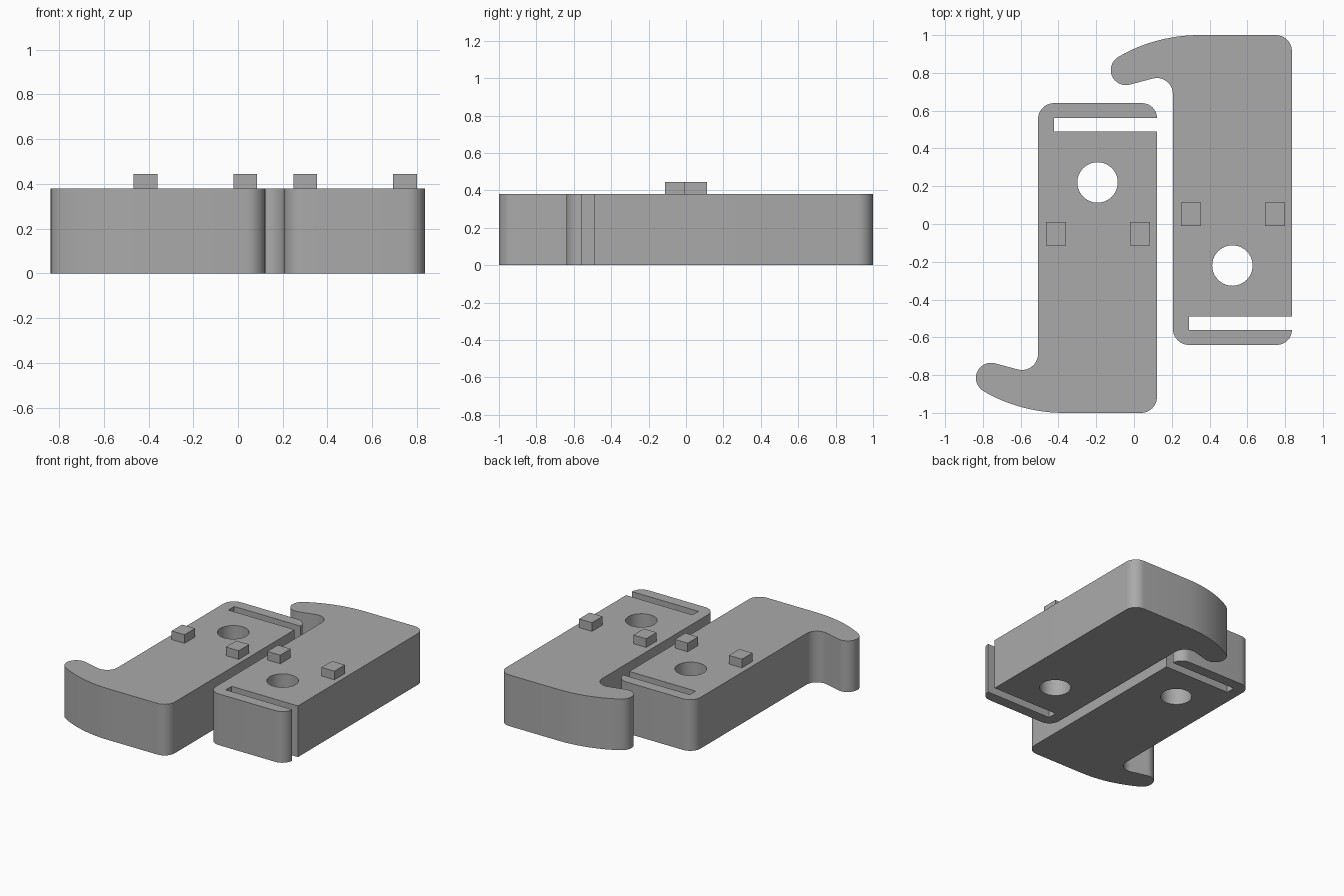
import bpy, bmesh, math

if "Cube" in bpy.data.objects:
    bpy.data.objects.remove(bpy.data.objects["Cube"])

HEIGHT, PEG_TOP = 0.38, 0.444
SHIFT = 0.714

grey = bpy.data.materials.new("plain grey")
grey.diffuse_color = (0.4, 0.4, 0.4, 1)
grey.use_nodes = True
grey.node_tree.nodes["Principled BSDF"].inputs["Base Color"].default_value = grey.diffuse_color


def arc(cx, cy, r, a0, a1, n=10):
    """Points along an arc, angles in degrees."""
    angles = [math.radians(a0 + (a1 - a0) * i / n) for i in range(n + 1)]
    return [(cx + r * math.cos(a), cy + r * math.sin(a)) for a in angles]


def slab(name, loops, z0, z1):
    """Upright slab from an outer loop and optional hole loops."""
    bm = bmesh.new()
    edges = []
    for loop in loops:
        vs = [bm.verts.new((x, y, z0)) for x, y in loop]
        edges += [bm.edges.new((vs[i - 1], vs[i])) for i in range(len(vs))]
    bmesh.ops.triangle_fill(bm, edges=edges, use_beauty=True, use_dissolve=False)
    top = bmesh.ops.extrude_face_region(bm, geom=bm.faces[:], use_keep_orig=True)
    for v in top["geom"]:
        if isinstance(v, bmesh.types.BMVert):
            v.co.z = z1
    bmesh.ops.recalc_face_normals(bm, faces=bm.faces[:])
    mesh = bpy.data.meshes.new(name)
    bm.to_mesh(mesh)
    bm.free()
    mesh.materials.append(grey)
    obj = bpy.data.objects.new(name, mesh)
    bpy.context.collection.objects.link(obj)
    bpy.ops.object.select_all(action="DESELECT")
    obj.select_set(True)
    bpy.context.view_layer.objects.active = obj
    bpy.ops.object.shade_smooth_by_angle(angle=math.radians(30))


# Hooked body outline, counterclockwise, with a slot open on its right side
outline = (
    arc(0.037, -0.915, 0.085, -90, 0)                  # lower right corner
    + [(0.122, 0.491), (-0.423, 0.491), (-0.423, 0.56), (0.122, 0.56)]  # slot
    + arc(0.042, 0.56, 0.08, 0, 90)[1:]                # upper right corner
    + arc(-0.423, 0.555, 0.085, 90, 180)               # upper left corner
    + arc(-0.593, -0.688, 0.085, 0, -105)              # inside of the hook
    + arc(-0.757, -0.815, 0.08, 75, 240, 16)           # hook tip
    + arc(-0.368, -0.139, 0.861, 240, 270, 12)[1:]     # curved hook back
)
hole = arc(-0.193, 0.22, 0.107, 0, 360, 40)[:-1]


def bracket(side, place):
    """One hooked bracket with its two square pegs."""
    slab(side + "_hook_body", [[place(p) for p in outline],
                               [place(p) for p in hole]], 0, HEIGHT)
    for label, x in (("outer", -0.466), ("inner", -0.021)):
        square = [(x, -0.113), (x + 0.106, -0.113), (x + 0.106, 0.01), (x, 0.01)]
        slab(f"{side}_{label}_peg", [[place(p) for p in square]], HEIGHT, PEG_TOP)


# The right bracket is the left one flipped front to back
bracket("left", lambda p: p)
bracket("right", lambda p: (p[0] + SHIFT, -p[1]))
